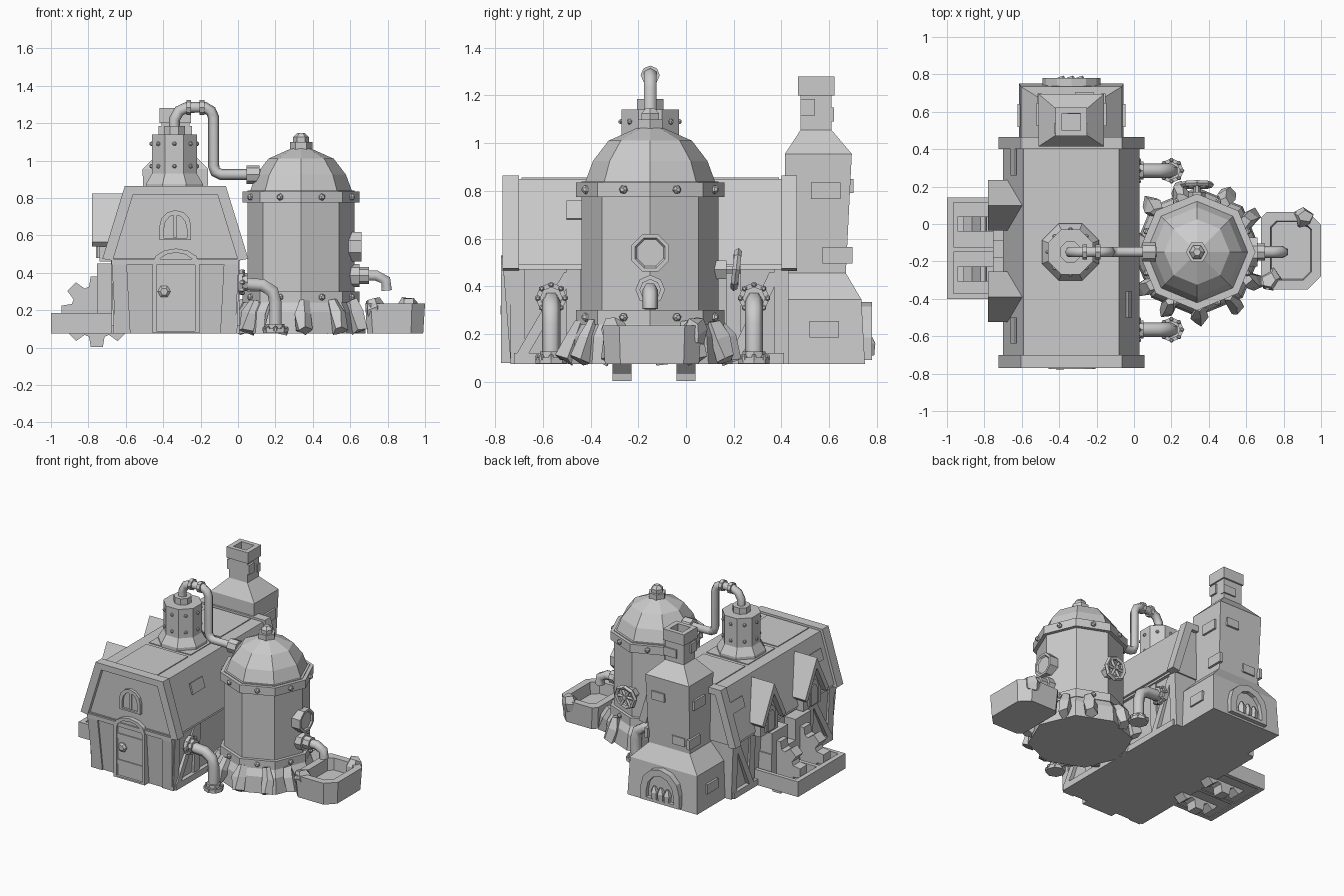
import bpy, bmesh, random
from math import sin, cos, pi
from mathutils import Vector

random.seed(4)
if "Cube" in bpy.data.objects:
    bpy.data.objects.remove(bpy.data.objects["Cube"])

grey = bpy.data.materials.new("plain_grey")
grey.use_nodes = True
grey.diffuse_color = (0.6, 0.6, 0.6, 1)
grey.node_tree.nodes["Principled BSDF"].inputs["Base Color"].default_value = (0.6, 0.6, 0.6, 1)


def loft(name, loops):
    """Skin a row of equal-length loops and cap both ends."""
    bm = bmesh.new()
    rings = [[bm.verts.new(p) for p in loop] for loop in loops]
    n = len(rings[0])
    for a, b in zip(rings, rings[1:]):
        for i in range(n):
            j = (i + 1) % n
            bm.faces.new((a[i], a[j], b[j], b[i]))
    bm.faces.new(rings[0])
    bm.faces.new(rings[-1])
    bmesh.ops.recalc_face_normals(bm, faces=bm.faces)
    me = bpy.data.meshes.new(name)
    bm.to_mesh(me)
    bm.free()
    me.materials.append(grey)
    ob = bpy.data.objects.new(name, me)
    bpy.context.collection.objects.link(ob)
    return ob


def tiers(name, rows):
    """Stacked rectangles: x0, x1, y0, y1, z."""
    return loft(name, [[(a, c, z), (b, c, z), (b, d, z), (a, d, z)] for a, b, c, d, z in rows])


def box(name, x0, x1, y0, y1, z0, z1):
    return tiers(name, [(x0, x1, y0, y1, z0), (x0, x1, y0, y1, z1)])


def along_y(name, pts, *ys):
    return loft(name, [[(x, y, z) for x, z in pts] for y in ys])


def along_x(name, pts, *xs):
    return loft(name, [[(x, y, z) for y, z in pts] for x in xs])


def lathe(name, c, axis, pts, n=8, turn=0.0):
    q = Vector((0, 0, 1)).rotation_difference(Vector(axis))
    return loft(name, [[Vector(c) + q @ Vector((r * cos(turn + 2 * pi * i / n), r * sin(turn + 2 * pi * i / n), h))
                        for i in range(n)] for r, h in pts])


def bolt(c, axis, r=0.018):
    lathe("bolt", c, axis, [(r, -r), (r, r * 0.4), (r * 0.5, r)], 6)


def pipe(name, pts, r):
    cu = bpy.data.curves.new(name, "CURVE")
    cu.dimensions = "3D"
    cu.bevel_depth, cu.bevel_resolution, cu.use_fill_caps = r, 1, True
    sp = cu.splines.new("POLY")
    sp.points.add(len(pts) - 1)
    for p, co in zip(sp.points, pts):
        p.co = (*co, 1)
    cu.materials.append(grey)
    ob = bpy.data.objects.new(name, cu)
    bpy.context.collection.objects.link(ob)


def arch(cx, w, z0, z1, rise):
    top = [(cx + w * cos(a * pi / 6), z1 - rise + rise * sin(a * pi / 6)) for a in range(7)]
    return [(cx + w, z0)] + top + [(cx - w, z0)]


def arch_frame(name, cx, w, z0, z1, rise, t, ys):
    """Raised arched frame around a recessed panel."""
    out, inn = arch(cx, w, z0, z1, rise), arch(cx, w - t, z0 + t * 0.5, z1 - t, rise - t * 0.4)
    loft(name, [[(x, y, z) for x, z in p] for p, y in zip((out, out, inn, inn), ys)])


# House walls, gables and roof
CX = -0.335
tiers("house_walls", [(CX - .31, CX + .31, -.725, .42, .075), (CX - .335, CX + .335, -.755, .43, .48)])
along_y("gable_fill", [(CX - .355, .47), (CX + .355, .47), (CX + .25, .84), (CX - .25, .84)], -.745, .44)
along_y("roof", [(CX - .365, .49), (CX + .365, .49), (CX + .255, .85), (CX - .255, .85)], -.71, .41)
trim = [(CX - .39, .475), (CX - .27, .865), (CX + .27, .865), (CX + .39, .475),
        (CX + .335, .465), (CX + .225, .82), (CX - .225, .82), (CX - .335, .465)]
along_y("front_roof_trim", trim, -.77, -.7)
along_y("back_roof_trim", trim, .4, .465)
for y0, y1 in ((-.69, -.33), (-.3, .01), (.04, .39)):
    box("roof_panel", -.505, -.17, y0, y1, .845, .856)
for s, y in ((1, -.43), (-1, -.57), (-1, .33)):
    along_y("roof_patch", [(CX + s * a, z) for a, z in ((.315, .68), (.292, .755), (.302, .76), (.325, .685))],
            y - .07, y + .07)

# Timber framing on the walls
for s in (-1, 1):
    for y in (-.735, -.5, .17, .37):
        tiers("wall_post", [(*sorted((CX + s * .25, CX + s * .33)), y, y + .06, .075),
                            (*sorted((CX + s * .25, CX + s * .345)), y, y + .06, .48)])
    xs = (CX + s * .25, CX + s * .342)
    for y0, y1 in ((-.72, -.46), (.18, .4)):
        along_x("wall_brace", [(y0, .1), (y0 + .05, .1), (y1, .46), (y1 - .05, .46)], *xs)
    box("sill_beam", *sorted(xs), -.72, .41, .075, .12)
    tiers("front_post", [(CX + s * .28 - .04, CX + s * .28 + .04, -.735, -.68, .075),
                         (CX + s * .3 - .04, CX + s * .3 + .04, -.765, -.68, .46)])
box("front_beam", CX - .34, CX + .34, -.768, -.7, .445, .475)

# Door and gable window
arch_frame("door", CX + .003, .125, .078, .53, .08, .022, (-.7, -.775, -.775, -.758))
for z in (.17, .36):
    box("door_band", CX - .1, CX + .1, -.765, -.75, z, z + .035)
lathe("door_handle", (-.395, -.75, .3), (0, -1, 0), [(.035, 0), (.035, .015), (.02, .028)], 6)
arch_frame("gable_window", CX, .085, .575, .735, .085, .024, (-.72, -.765, -.765, -.75))
box("window_bar", CX - .01, CX + .01, -.76, -.74, .59, .72)

# Dormers on the left slope
for y in (.1, -.39):
    along_x("dormer_wall", [(y - .1, .46), (y + .1, .46), (y + .1, .6), (y, .77), (y - .1, .6)], -.74, -.5)
    along_x("dormer_roof", [(y, .825), (y + .135, .565), (y + .11, .54), (y, .75),
                            (y - .11, .54), (y - .135, .565)], -.78, -.55)
    for w, x in ((.055, -.752), (.035, -.758)):
        along_x("dormer_window", arch(y, w, .48, .57 + w * 1.6, w), x, -.7)

# Cog troughs beside the left wall
box("trough_base", -.99, -.63, -.4, .14, .08, .12)
for y in (.115, -.15, -.4):
    box("trough_rim", -1, -.65, y, y + .028, .075, .185)
box("trough_front_rim", -1, -.965, -.4, .143, .075, .185)
box("trough_back", -.755, -.63, -.36, .1, .1, .3)
for y in (.0, -.268):
    cog = []
    for k in range(8):
        for d, r in ((-.3, .14), (-.17, .192), (.17, .192), (.3, .14)):
            a = (k + .5) * pi / 4 + pi / 8 + d
            cog.append((-.755 + r * cos(a), .192 + r * sin(a)))
    along_y("cog", cog, y - .04, y + .04)
    box("cog_housing", -.755, -.65, y - .09, y + .09, .1, .45)

# Oven and chimney at the back
C = CX
tiers("oven_chimney", [
    (C - .28, C + .28, .41, .75, .075), (C - .27, C + .27, .41, .735, .345),
    (C - .165, C + .165, .41, .67, .455), (C - .175, C + .175, .415, .695, .955),
    (C - .075, C + .075, .48, .61, 1.055), (C - .075, C + .075, .48, .61, 1.2),
    (C - .085, C + .085, .47, .622, 1.2), (C - .085, C + .085, .47, .622, 1.28),
    (C - .05, C + .05, .5, .59, 1.28), (C - .05, C + .05, .5, .59, 1.1)])
arch_frame("oven_mouth", C, .155, .09, .335, .15, .045, (.7, .78, .78, .752))
for dx in (-.05, 0, .05):
    lathe("ember", (C + dx, .765, .14), (dx, 0, 1), [(.025, -.03), (.03, .02), (.01, .06)], 5)
for s in (-1, 1):
    for d, y, z in ((.277, .58, .22), (.175, .585, .8), (.17, .635, .53), (.077, .51, 1.15)):
        h = .03 if d < .1 else .062
        box("side_brick", C + s * d - .012, C + s * d + .012, y - h, y + h, z - .035, z + .035)
for dx, z, y in ((.07, .82, .69), (-.08, .53, .672), (.03, 1.12, .608)):
    box("back_brick", C + dx - .05, C + dx + .05, y - .02, y + .012, z - .03, z + .03)

# Tank with domed lid and bolted bands
T = Vector((.337, -.15, 0))
lathe("tank_base", T, (0, 0, 1), [(.345, .075), (.335, .19), (.3, .25)])
lathe("tank_body", T, (0, 0, 1), [(.287, .2), (.287, .84)])
lathe("tank_dome", T, (0, 0, 1), [(.275, .83), (.24, .925), (.175, 1.01), (.03, 1.075)])
lathe("dome_knob", T, (0, 0, 1), [(.06, 1.05), (.06, 1.1), (.042, 1.1), (.042, 1.125), (.02, 1.148)], 6)
for z in (.24, .775):
    lathe("tank_band", T, (0, 0, 1), [(.312, z), (.312, z + .06)])
    for k in range(8):
        d = Vector((cos((k + .5) * pi / 4), sin((k + .5) * pi / 4), 0))
        bolt(T + d * .29 + Vector((0, 0, z + .03)), d)

# Gauge, spout and hand wheel on the tank
lathe("gauge", (.55, -.15, .54), (1, 0, 0), [(.085, 0), (.085, .11), (.068, .11), (.06, .1)], 8, pi / 8)
lathe("spout_collar", (.55, -.15, .385), (1, 0, 0), [(.062, 0), (.062, .1), (.045, .1), (.045, .15)])
pipe("spout", [(.65, -.15, .385), (.74, -.15, .385), (.79, -.15, .36), (.795, -.15, .305)], .032)
lathe("wheel_boss", (.337, .08, .47), (0, 1, 0), [(.045, 0), (.045, .09), (.018, .09), (.018, .15)], 6)
bpy.ops.mesh.primitive_torus_add(location=(.337, .21, .47), rotation=(pi / 2 - .12, 0, 0), major_radius=.075,
                                 minor_radius=.016, major_segments=8, minor_segments=5)
wheel = bpy.context.object
wheel.name = "hand_wheel"
wheel.data.materials.append(grey)
for k in range(3):
    v = Vector((cos(k * pi / 3), 0, sin(k * pi / 3))) * .075
    pipe("wheel_spoke", [Vector((.337, .21, .47)) - v, Vector((.337, .21, .47)) + v], .01)

# Water basin
def rim(i, z):
    x0, x1, y0, y1, c = .68 + i, 1 - i, -.35 + i, .065 - i, .07 - i * .5
    return [(x0, y0 + .03, z), (x0 + .03, y0, z), (x1 - c, y0, z), (x1, y0 + c, z),
            (x1, y1 - c, z), (x1 - c, y1, z), (x0 + .03, y1, z), (x0, y1 - .03, z)]


loft("basin", [rim(.01, .075), rim(0, .235), rim(.05, .235), rim(.055, .15)])

# Loose rocks round the tank and basin
def rock(c, axis, r, h):
    ob = lathe("rock", c, axis, [(r * .85, 0), (r, h * .55), (r * .6, h)], 5, random.random())
    for v in ob.data.vertices:
        v.co += Vector([random.uniform(-.01, .01) for _ in range(3)])


for deg in (32, 62, 105, 135, 170, 215, 242, 272, 305, 332):
    a = deg * pi / 180
    out = Vector((cos(a), sin(a), 0))
    rock(T + out * .36 + Vector((0, 0, .09)), Vector((0, 0, 1)) - out * .4, random.uniform(.045, .06), .17)
rock((.9, .03, .17), (.2, .1, 1), .06, .09)
rock((.74, -.3, .16), (-.2, 0, 1), .06, .1)

# Roof boiler and the steam pipe into the tank
S = Vector((-.34, -.15, 0))
lathe("boiler", S, (0, 0, 1), [(.165, .84), (.165, .875), (.13, .93), (.13, 1.14), (.06, 1.14), (.06, 1.185)], 8, pi / 8)
for k in range(8):
    d = Vector((cos(k * pi / 4), sin(k * pi / 4), 0))
    for z in (.97, 1.09):
        bolt(S + d * .12 + Vector((0, 0, z)), d, .012)
route = [(-.34, 1.15), (-.34, 1.22), (-.315, 1.265), (-.27, 1.285), (-.18, 1.285), (-.145, 1.265),
         (-.13, 1.23), (-.13, .97), (-.12, .94), (-.09, .925), (.12, .925)]
pipe("steam_pipe", [(x, -.15, z) for x, z in route], .03)
for x, r, h in ((-.275, .04, .025), (-.205, .04, .025), (.045, .05, .07)):
    z = 1.285 if x < 0 else .925
    lathe("pipe_coupling", (x, -.15, z), (1, 0, 0), [(r, 0), (r, h)])

# Drain pipes on the right wall
def flange(c, axis):
    lathe("flange", c, axis, [(.066, 0), (.066, .025), (.048, .025), (.048, .05)])
    q = Vector((0, 0, 1)).rotation_difference(Vector(axis))
    for k in range(8):
        bolt(Vector(c) + q @ Vector((.057 * cos(k * pi / 4), .057 * sin(k * pi / 4), .025)), axis, .012)


for y in (-.565, .285):
    pipe("drain_pipe", [(-.04, y, .345), (.13, y, .335), (.185, y, .3), (.2, y, .24), (.2, y, .08)], .038)
    flange((0, y, .35), (1, 0, 0))
    flange((.2, y, .077), (0, 0, 1))
